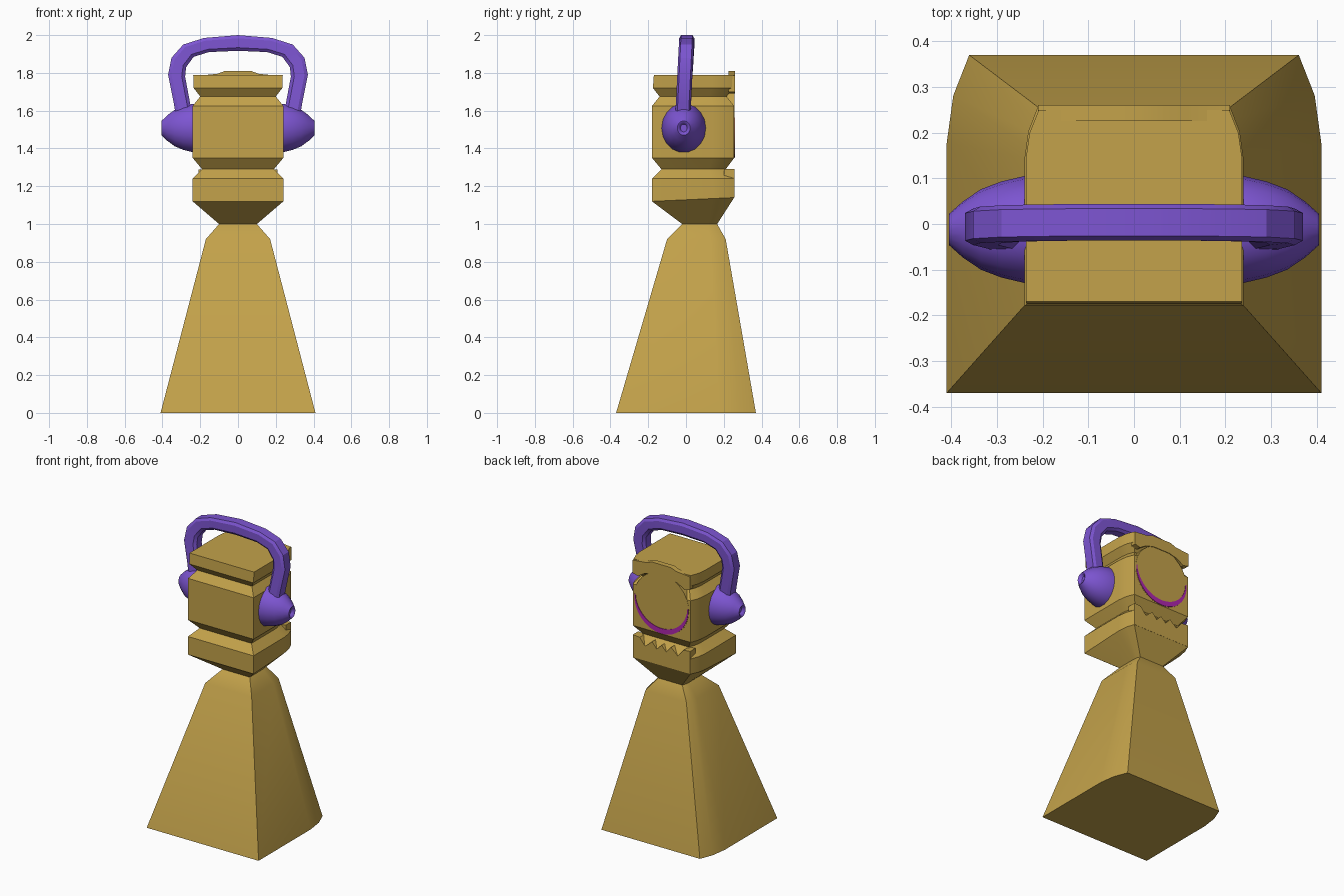
import bpy, bmesh, math

if "Cube" in bpy.data.objects:
    bpy.data.objects.remove(bpy.data.objects["Cube"])


def material(name, rgb):
    m = bpy.data.materials.new(name)
    m.diffuse_color = (*rgb, 1)
    m.use_nodes = True
    m.node_tree.nodes["Principled BSDF"].inputs["Base Color"].default_value = m.diffuse_color
    return m


GOLD = material("gold", (0.546, 0.361, 0.069))
PURPLE = material("purple", (0.205, 0.091, 0.645))
MAGENTA = material("magenta", (0.42, 0.02, 0.42))


def finish(name, bm, mat, angle=30):
    bmesh.ops.recalc_face_normals(bm, faces=bm.faces)
    me = bpy.data.meshes.new(name)
    bm.to_mesh(me)
    bm.free()
    ob = bpy.data.objects.new(name, me)
    bpy.context.collection.objects.link(ob)
    me.materials.append(mat)
    bpy.ops.object.select_all(action='DESELECT')
    ob.select_set(True)
    bpy.context.view_layer.objects.active = ob
    bpy.ops.object.shade_smooth_by_angle(angle=math.radians(angle))
    return ob


def loft(name, rings, mat, angle=30):
    """Skin a list of equal-length point rings and cap both ends."""
    bm = bmesh.new()
    vs = [[bm.verts.new(p) for p in r] for r in rings]
    n = len(vs[0])
    for a, b in zip(vs, vs[1:]):
        for i in range(n):
            j = (i + 1) % n
            bm.faces.new((a[i], a[j], b[j], b[i]))
    bm.faces.new(vs[0])
    bm.faces.new(vs[-1])
    return finish(name, bm, mat, angle)


def slab(name, outline, y0, y1, mat):
    """Extrude an x/z outline between two y values."""
    return loft(name, [[(x, y, z) for x, z in outline] for y in (y0, y1)], mat)


def section(z, a, y0, y1, tilt=0.0):
    """Block section: sharp corners at -y, eased corners at +y."""
    d = y1 - y0
    half = [(a, y0), (a, y1 - 0.26 * d), (0.965 * a, y1 - 0.12 * d), (0.88 * a, y1)]
    pts = half + [(-x, y) for x, y in reversed(half)]
    return [(x, y, z + tilt * (y - y0) / d) for x, y in pts]


# pedestal, neck, jaw and head as stacked blocks
loft("pedestal_and_neck", [
    section(0, 0.41, -0.37, 0.37),
    section(0.92, 0.17, -0.10, 0.21),
    section(1.00, 0.10, -0.02, 0.165),
    section(1.12, 0.24, -0.18, 0.255, 0.02),
    section(1.24, 0.24, -0.18, 0.255),
    section(1.29, 0.19, -0.13, 0.21),
    section(1.35, 0.24, -0.18, 0.255),
    section(1.625, 0.24, -0.18, 0.255),
    section(1.675, 0.20, -0.14, 0.215),
    section(1.72, 0.235, -0.175, 0.25),
    section(1.79, 0.237, -0.17, 0.25),
], GOLD)

# round face plate bridging the brow groove
slab("face_disc", [(0.2 * math.cos(t * math.tau / 32), 1.55 + 0.2 * math.sin(t * math.tau / 32))
                   for t in range(32)], 0.12, 0.256, GOLD)

# crescent on the lower rim of the face
arc = [math.radians(176 + 188 * i / 24) for i in range(25)]
outer = [(0.197 * math.cos(t), 1.55 + 0.197 * math.sin(t)) for t in arc]
inner = []
for t in arc:
    r = 0.19 - 0.027 * max(0, -math.sin(t))
    inner.append((r * math.cos(t), 1.55 + r * math.sin(t)))
bm = bmesh.new()
o = [bm.verts.new((x, 0.259, z)) for x, z in outer]
i_ = [bm.verts.new((x, 0.259, z)) for x, z in inner]
for k in range(24):
    bm.faces.new((o[k], i_[k], i_[k + 1], o[k + 1]))
geo = bmesh.ops.extrude_face_region(bm, geom=bm.faces[:])["geom"]
bmesh.ops.translate(bm, vec=(0, -0.005, 0), verts=[g for g in geo if isinstance(g, bmesh.types.BMVert)])
finish("face_crescent", bm, MAGENTA)

# jagged teeth standing on the jaw
teeth = [(0.21, 1.14), (0.21, 1.29), (0.16, 1.285), (0.12, 1.235), (0.07, 1.28), (0.035, 1.24)]
slab("jaw_teeth", teeth + [(0, 1.275)] + [(-x, z) for x, z in reversed(teeth)], 0.20, 0.256, GOLD)

# wavy brow ridge along the top of the face
brow = [(0.21, 1.70), (0.21, 1.785), (0.11, 1.795), (0.07, 1.81)]
low = [(0.06, 1.735), (0.12, 1.72), (0.17, 1.69)]
slab("brow_ridge", brow + [(-x, z) for x, z in reversed(brow)]
     + [(-x, z) for x, z in reversed(low)] + low, 0.225, 0.26, GOLD)

# ear cups turned around the x axis
cup = [(0.20, 0.13), (0.24, 0.13), (0.29, 0.117), (0.335, 0.098), (0.375, 0.068),
       (0.405, 0.038), (0.402, 0.03), (0.385, 0.02)]
for side, label in ((1, "right"), (-1, "left")):
    loft(label + "_ear_cup", [[(side * x, -0.012 + 0.9 * r * math.cos(k * math.tau / 18),
                                1.508 + r * math.sin(k * math.tau / 18)) for k in range(18)]
                              for x, r in cup], PURPLE, 40)

# headband: bevelled section swept over the head; outer and inner x/z of each station
half = [((0.325, 1.55), (0.235, 1.57)), ((0.34, 1.64), (0.25, 1.62)),
        ((0.37, 1.79), (0.28, 1.78)), ((0.352, 1.88), (0.275, 1.83)),
        ((0.29, 1.95), (0.235, 1.885)), ((0.18, 1.985), (0.155, 1.91)),
        ((0.0, 2.0), (0.0, 1.917))]
stations = half + [((-a, b), (-c, d)) for (a, b), (c, d) in reversed(half[:-1])]
rings = []
for (ox, oz), (ix, iz) in stations:
    ring = []
    yc = -0.018 + 0.022 * (oz - 1.55) / 0.45
    for u, v in ((1, 0.75), (0.8, 1), (0.2, 1), (0, 0.65), (0, -0.65), (0.2, -1), (0.8, -1), (1, -0.75)):
        ring.append((ix + (ox - ix) * u, yc + 0.04 * v, iz + (oz - iz) * u))
    rings.append(ring)
loft("headband", rings, PURPLE, 25)
